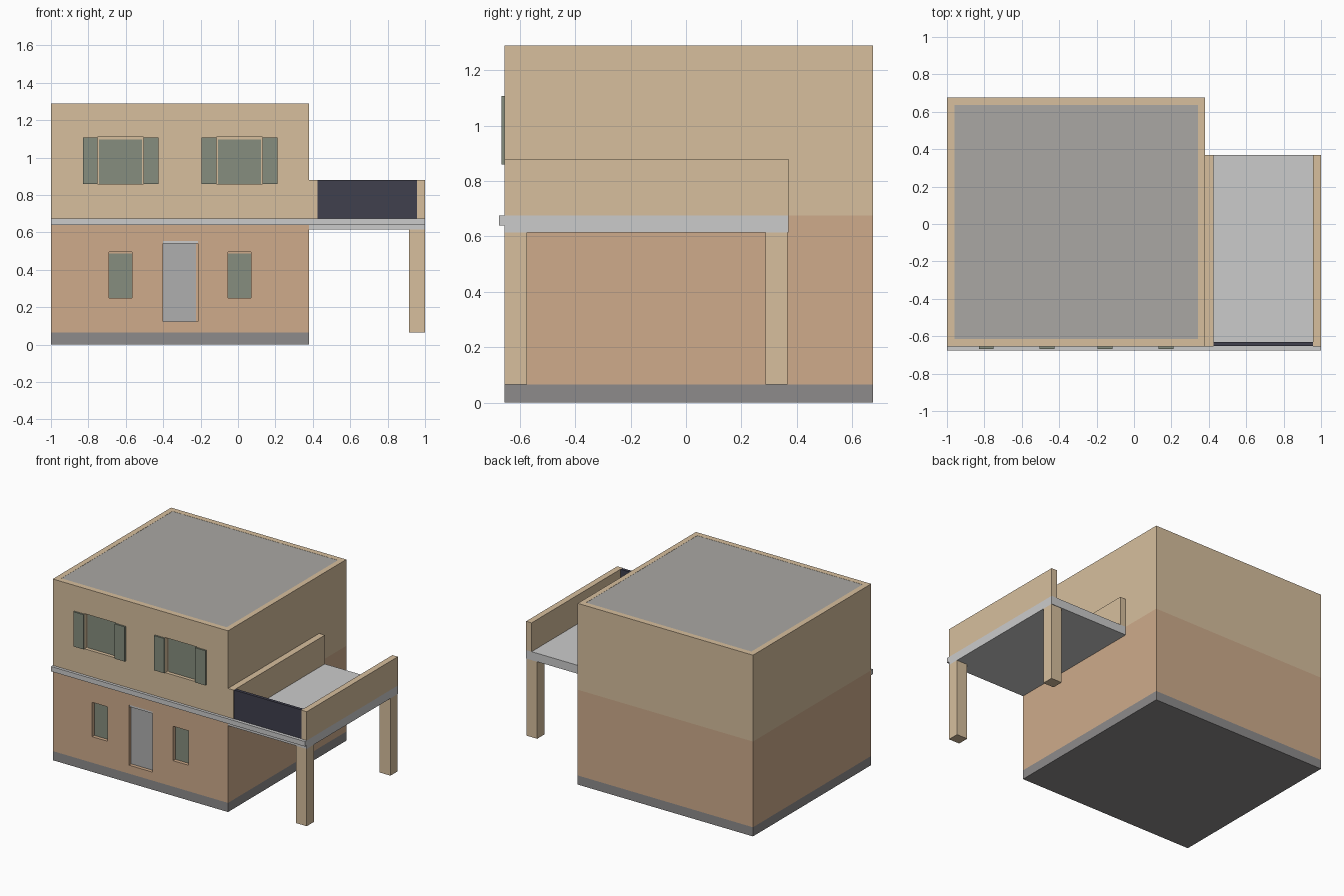
import bpy
import bmesh

if "Cube" in bpy.data.objects:
    bpy.data.objects.remove(bpy.data.objects["Cube"])


def material(name, r, g, b):
    m = bpy.data.materials.new(name)
    m.diffuse_color = (r, g, b, 1)
    m.use_nodes = True
    m.node_tree.nodes["Principled BSDF"].inputs["Base Color"].default_value = m.diffuse_color
    return m


TAN = material("tan_plaster", 0.68, 0.52, 0.34)
CLAY = material("clay_plaster", 0.62, 0.41, 0.26)
STONE = material("grey_stone", 0.27, 0.26, 0.26)
CONCRETE = material("pale_concrete", 0.69, 0.69, 0.67)
ROOF = material("roof_grey", 0.40, 0.39, 0.37)
GREEN = material("grey_green", 0.24, 0.27, 0.21)
DOOR = material("door_grey", 0.43, 0.43, 0.43)
DARK = material("dark_panel", 0.05, 0.05, 0.075)


def box(name, x, y, z, mat):
    """Box from (min, max) ranges on each axis."""
    bm = bmesh.new()
    bmesh.ops.create_cube(bm, size=1)
    for v in bm.verts:
        v.co = [r[0] if c < 0 else r[1] for c, r in zip(v.co, (x, y, z))]
    mesh = bpy.data.meshes.new(name)
    bm.to_mesh(mesh)
    bm.free()
    mesh.materials.append(mat)
    ob = bpy.data.objects.new(name, mesh)
    bpy.context.collection.objects.link(ob)
    return ob


def cut(target, x, y, z):
    """Cut a box-shaped recess out of the target."""
    cutter = box("cutter", x, y, z, target.data.materials[0])
    cutter.hide_render = True
    mod = target.modifiers.new("recess", 'BOOLEAN')
    mod.operation = 'DIFFERENCE'
    mod.solver = 'EXACT'
    mod.object = cutter
    bpy.context.view_layer.objects.active = target
    bpy.ops.object.modifier_apply(modifier=mod.name)
    bpy.data.objects.remove(cutter)


FRONT, BACK = -0.655, 0.675
DEEP = FRONT + 0.03          # back of the window and door recesses
HOUSE_X, HOUSE_Y = (-1.0, 0.38), (FRONT, BACK)

# House body
box("plinth", HOUSE_X, HOUSE_Y, (0, 0.065), STONE)
lower = box("ground_floor_walls", HOUSE_X, HOUSE_Y, (0.065, 0.675), CLAY)
upper = box("upper_floor_walls", HOUSE_X, HOUSE_Y, (0.675, 1.29), TAN)

# Flat roof panel let into the top of the walls
cut(upper, (-0.96, 0.342), (-0.615, 0.635), (1.25, 1.4))
box("roof_panel", (-0.96, 0.342), (-0.615, 0.635), (1.25, 1.289), ROOF)

# Upper windows with a pair of shutters each
for i, x0 in enumerate((-0.75, -0.115)):
    x1 = x0 + 0.245
    cut(upper, (x0, x1), (-0.8, DEEP), (0.86, 1.11))
    box(f"upper_window_{i}", (x0 + 0.007, x1 - 0.007), (DEEP - 0.005, DEEP),
        (0.86, 1.098), GREEN)
    for side, s in (("left", (x0 - 0.08, x0)), ("right", (x1, x1 + 0.08))):
        box(f"shutter_{side}_{i}", s, (-0.667, FRONT), (0.86, 1.107), GREEN)

# Ground floor windows
for i, x0 in enumerate((-0.69, -0.053)):
    x1 = x0 + 0.122
    cut(lower, (x0, x1), (-0.8, DEEP), (0.25, 0.495))
    box(f"lower_window_{i}", (x0, x1), (DEEP - 0.005, DEEP),
        (0.25, 0.486), GREEN)

# Front door with a lintel in the top of its recess
cut(lower, (-0.4, -0.215), (-0.8, DEEP), (0.125, 0.555))
box("front_door", (-0.4, -0.225), (DEEP - 0.005, DEEP), (0.125, 0.54), DOOR)
box("door_lintel", (-0.4, -0.215), (FRONT + 0.004, DEEP), (0.54, 0.555), CONCRETE)

# Front ledge and balcony floor
box("front_ledge", (-1.0, 1.0), (-0.675, FRONT), (0.64, 0.675), CONCRETE)
box("balcony_slab", (0.38, 1.0), (FRONT, 0.37), (0.615, 0.675), CONCRETE)

# Balcony side walls and front panel
for side, x in (("inner", (0.38, 0.425)), ("outer", (0.957, 1.0))):
    box(f"balcony_wall_{side}", x, (FRONT, 0.37), (0.675, 0.88), TAN)
box("balcony_front_panel", (0.425, 0.957), (-0.652, -0.63), (0.675, 0.88), DARK)

# Balcony pillars
for side, y in (("front", (FRONT, -0.575)), ("back", (0.287, 0.367))):
    box(f"pillar_{side}", (0.915, 1.0), y, (0.065, 0.615), TAN)
